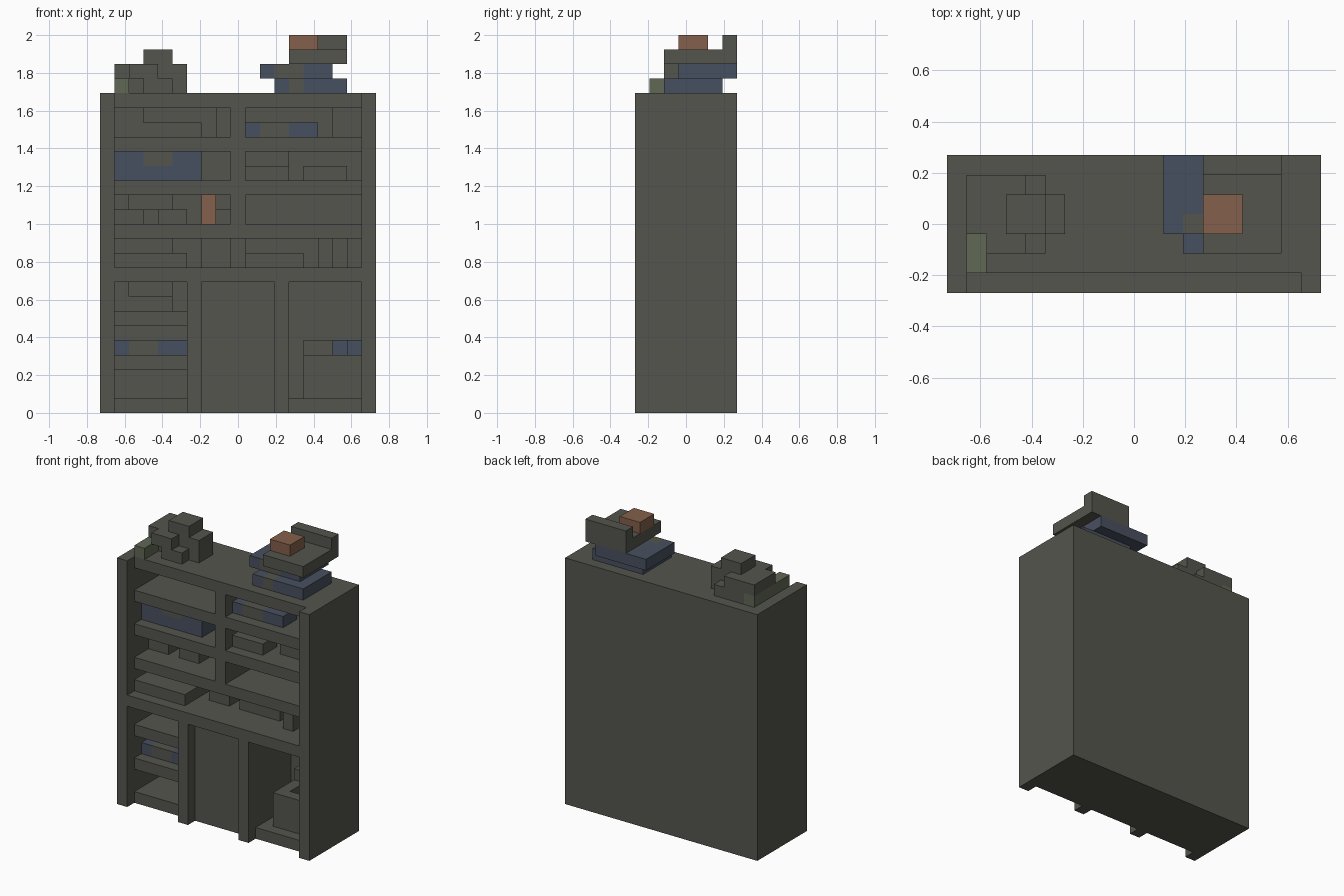
import bpy
import bmesh

cube = bpy.data.objects.get("Cube")
if cube:
    bpy.data.objects.remove(cube, do_unlink=True)

UNIT = 2 / 26                   # size of one building block
WIDTH, DEPTH, BODY = 19, 7, 22  # cabinet size in blocks
BACK = DEPTH - 1                # inner face of the back wall


def material(name, color):
    m = bpy.data.materials.new(name)
    m.use_nodes = True
    m.diffuse_color = (*color, 1)
    shader = m.node_tree.nodes["Principled BSDF"]
    shader.inputs["Base Color"].default_value = (*color, 1)
    shader.inputs["Roughness"].default_value = 0.9
    return m


GREY = material("warm_grey", (.09, .09, .077))
BLUE = material("slate_blue", (.064, .08, .115))
ORANGE = material("clay_orange", (.23, .118, .07))
GREEN = material("moss_green", (.118, .14, .09))


def box(name, x, y, z, mat=GREY):
    """Box spanning block ranges x, y and z."""
    mesh = bpy.data.meshes.new(name)
    bm = bmesh.new()
    bmesh.ops.create_cube(bm, size=1)
    for v in bm.verts:
        cell = [r[0] if c < 0 else r[1] for c, r in zip(v.co, (x, y, z))]
        v.co = ((cell[0] - WIDTH / 2) * UNIT,
                (cell[1] - DEPTH / 2) * UNIT, cell[2] * UNIT)
    bm.to_mesh(mesh)
    bm.free()
    mesh.materials.append(mat)
    obj = bpy.data.objects.new(name, mesh)
    bpy.context.collection.objects.link(obj)
    return obj


def item(name, x, front, z, mat=GREY, back=BACK):
    """Shelf item reaching from its front to the back wall."""
    return box(name, x, (front, back), z, mat)


# Carcass
inner = (1, WIDTH - 1)
box("right_side_post", (0, 1), (0, DEPTH), (0, BODY))
box("left_side_post", (WIDTH - 1, WIDTH), (0, DEPTH), (0, BODY))
box("back_wall", inner, (BACK, DEPTH), (0, BODY))
box("counter", inner, (0, BACK), (9, 10))
box("top_board", inner, (1, BACK), (21, BODY))
box("full_shelf", inner, (1, BACK), (12, 13))
box("middle_post", (9, 10), (1, BACK), (13, 21))
for z in (15, 18):
    box("right_shelf", (1, 9), (1, BACK), (z, z + 1))
    box("left_shelf", (10, 18), (1, BACK), (z, z + 1))

# Lower section
for x in (6, 12):
    box("lower_divider", (x, x + 1), (0, BACK), (0, 9))
box("door_panel", (7, 12), (1, BACK), (0, 9))
for z in (0, 3, 6):
    box("lower_shelf", (1, 6), (1, BACK), (z, z + 1))
box("bay_floor", (13, 18), (1, BACK), (0, 1))

# Items in the lower right bay
item("blue_jar", (1, 2), 2, (4, 5), BLUE)
item("grey_jar", (2, 4), 2, (4, 5))
item("blue_crate", (4, 6), 2, (4, 5), BLUE)
item("stack_end", (1, 2), 4, (7, 9))
item("stack_base", (2, 5), 4, (7, 8))
item("stack_top", (2, 5), 5, (8, 9))

# Basin in the lower left bay
box("basin_base", (14, 18), (2, BACK), (1, 3))
box("basin_front_rim", (14, 18), (2, 3), (3, 4))
box("basin_back_rim", (14, 18), (5, BACK), (3, 4))
box("basin_inner_rim", (14, 15), (3, 5), (3, 4))
box("basin_outer_rim", (16, 18), (3, 5), (3, 4))
item("splash_board", (14, 16), 5, (4, 5))
item("short_bottle", (16, 17), 4, (4, 5), BLUE)
item("tall_bottle", (17, 18), 3, (4, 5), BLUE)

# Items on the counter
item("wide_tray", (1, 6), 1, (10, 11), back=5)
item("tray_box", (1, 5), 3, (11, 12))
item("counter_box", (7, 9), 3, (10, 12))
item("low_box", (10, 14), 3, (10, 11))
item("rear_box", (10, 15), 4, (10, 12))
item("slim_book", (15, 16), 2, (10, 12))
item("recessed_book", (16, 17), 4, (10, 12))
item("end_book", (17, 18), 3, (10, 12))

# Items on the full shelf
item("small_box", (1, 3), 3, (13, 14))
item("square_box", (4, 6), 3, (13, 14))
item("rear_book", (1, 2), 4, (13, 15))
item("rear_stack", (2, 5), 5, (14, 15))
item("orange_book", (7, 8), 4, (13, 15), ORANGE)
item("low_block", (8, 9), 5, (13, 14))

# Items on the second shelf
item("blue_chest", (1, 7), 2, (16, 17), BLUE)
item("chest_lid_right", (1, 3), 2, (17, 18), BLUE)
item("chest_lid_centre", (3, 5), 2, (17, 18))
item("chest_lid_left", (5, 7), 2, (17, 18), BLUE)
item("front_parcel", (10, 13), 2, (16, 17), back=4)
item("rear_parcel", (10, 13), 5, (16, 18))
item("side_parcel", (14, 17), 3, (16, 17), back=5)

# Items on the upper shelf
item("upper_box", (1, 3), 5, (19, 21))
item("upper_plank", (3, 7), 5, (19, 20))
item("upper_book", (8, 9), 5, (19, 21))
for x, mat in (((10, 11), BLUE), ((11, 13), GREY), ((13, 15), BLUE)):
    item("upper_case", x, 2, (19, 20), mat, back=4)
item("upper_crate", (16, 18), 4, (19, 21))

# Pile on top, right side
box("green_base", (1, 2), (1, 6), (22, 23), GREEN)
box("pile_cover", (1, 2), (3, 6), (23, 24))
box("pile_body", (2, 4), (3, 6), (22, 24))
box("pile_core", (4, 5), (3, 5), (22, 24))
box("pile_cap", (3, 5), (3, 5), (24, 25))
box("pile_tower", (5, 6), (3, 5), (22, 24))
box("pile_ledge", (2, 4), (2, 3), (23, 24))
box("pile_step", (3, 5), (2, 3), (22, 23))
box("pile_rear_step", (4, 5), (5, 6), (22, 23))

# Stack on top, left side
box("lower_slab", (12, 17), (3, 6), (22, 23), BLUE)
for x, mat in (((12, 13), BLUE), ((13, 14), GREY), ((14, 17), BLUE)):
    box("lower_slab_edge", x, (2, 3), (22, 23), mat)
box("upper_slab", (11, 16), (4, 7), (23, 24), BLUE)
for x, mat in (((11, 12), BLUE), ((12, 14), GREY), ((14, 16), BLUE)):
    box("upper_slab_edge", x, (3, 4), (23, 24), mat)
box("seat_slab", (13, 17), (2, 7), (24, 25))
box("seat_back", (13, 17), (6, 7), (25, 26))
box("orange_cushion", (13, 15), (3, 5), (25, 26), ORANGE)
